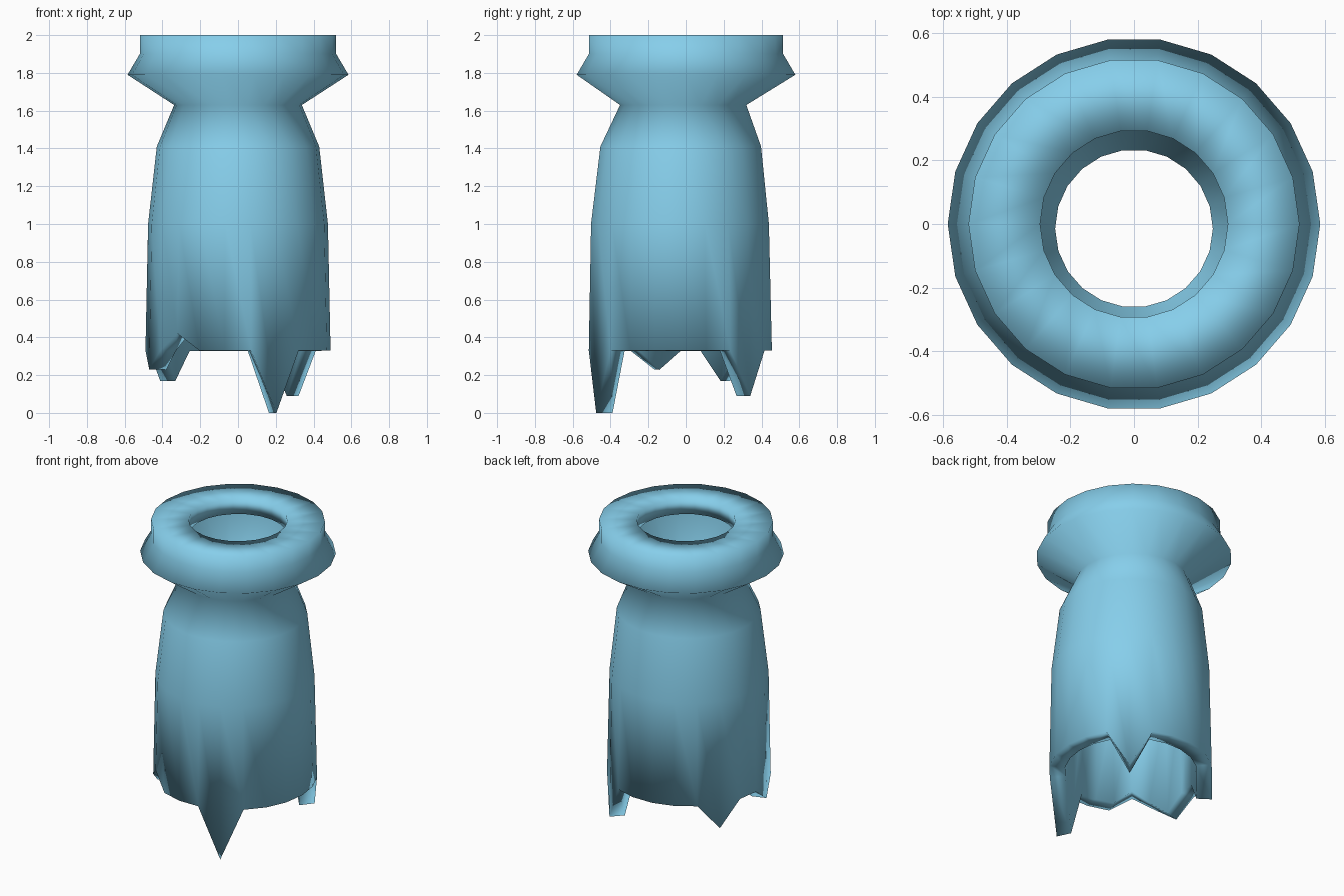
import bpy, bmesh
from math import cos, sin, tau

if "Cube" in bpy.data.objects:
    bpy.data.objects.remove(bpy.data.objects["Cube"])

SIDES = 22

# Outer profile from mouth to broken edge: radius, height, y shift of the ring
PROFILE = [
    (0.295, 2.00, 0.0), (0.52, 2.00, 0.0), (0.52, 1.90, 0.0), (0.585, 1.79, 0.0),
    (0.338, 1.63, -0.015), (0.43, 1.41, -0.028), (0.476, 1.00, -0.032),
    (0.49, 0.33, -0.03),
]
# Heights of the shards and notch along the broken edge, by side number
SHARDS = {3: 0.09, 9: 0.17, 12: 0.23, 14: 0.42, 18: 0.0}

# Revolved shell
bm = bmesh.new()
rings = []
for i, (r, z, dy) in enumerate(PROFILE):
    last = i == len(PROFILE) - 1
    ring = []
    for k in range(SIDES):
        a = tau * k / SIDES
        height = SHARDS.get(k, z) if last else z
        ring.append(bm.verts.new((r * cos(a), r * sin(a) + dy, height)))
    rings.append(ring)
for upper, lower in zip(rings, rings[1:]):
    for k in range(SIDES):
        n = (k + 1) % SIDES
        bm.faces.new((upper[k], lower[k], lower[n], upper[n])).smooth = True

mesh = bpy.data.meshes.new("broken_bottle_neck")
bm.to_mesh(mesh)
bm.free()
bottle = bpy.data.objects.new("broken_bottle_neck", mesh)
bpy.context.collection.objects.link(bottle)

# Glass wall thickness, inward
wall = bottle.modifiers.new("wall", 'SOLIDIFY')
wall.thickness = 0.095
wall.offset = -1

# Blue glass
glass = bpy.data.materials.new("blue_glass")
glass.diffuse_color = (0.24, 0.62, 0.83, 1)
glass.use_nodes = True
glass.node_tree.nodes["Principled BSDF"].inputs["Base Color"].default_value = glass.diffuse_color
mesh.materials.append(glass)
